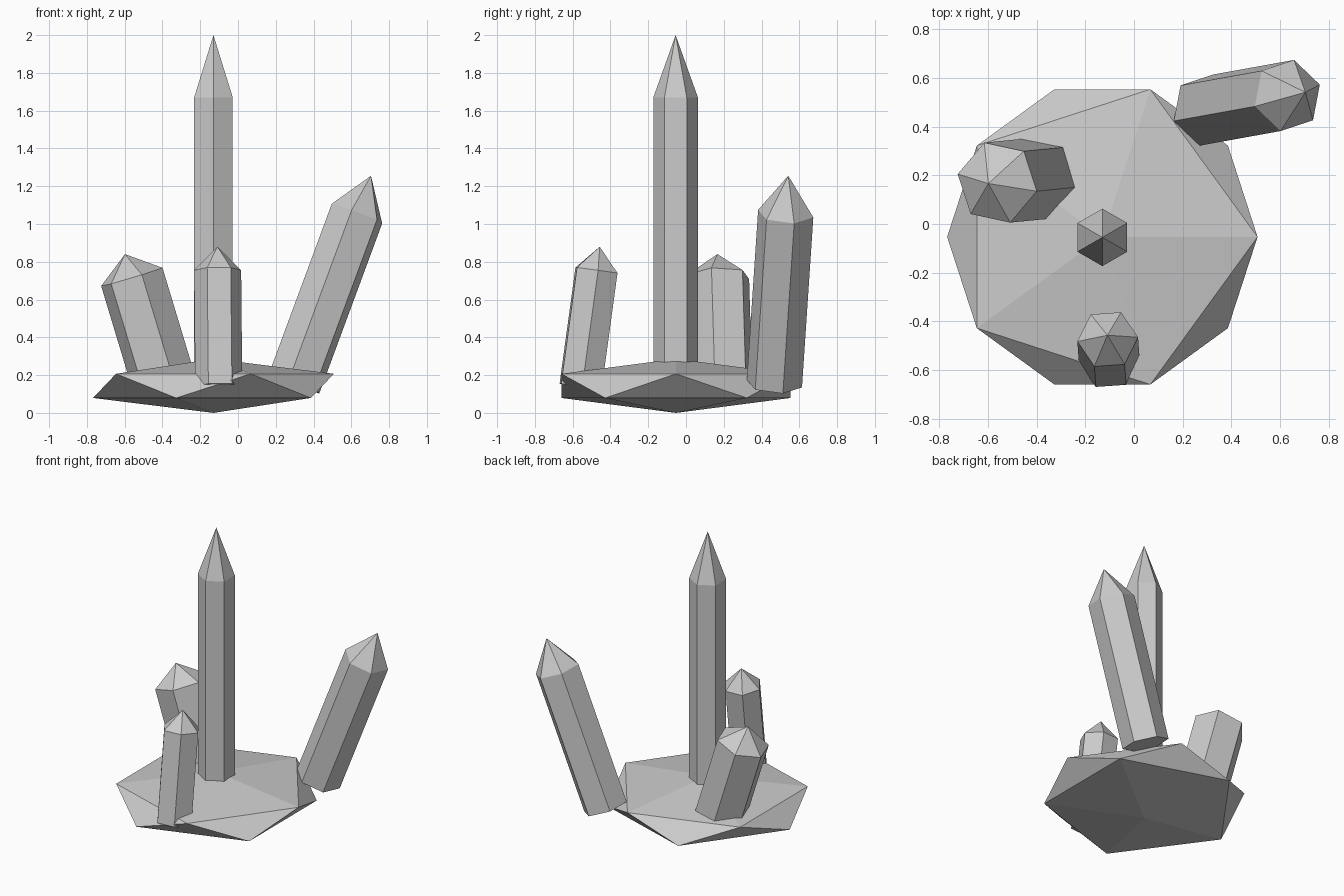
import bpy
import bmesh
from math import radians, tau, cos, sin
from mathutils import Vector, Matrix

cube = bpy.data.objects.get("Cube")
if cube:
    bpy.data.objects.remove(cube, do_unlink=True)

# One pale grey stone colour
GREY = (0.6, 0.6, 0.6, 1.0)
stone = bpy.data.materials.new("grey_stone")
stone.use_nodes = True
stone.diffuse_color = GREY
stone.node_tree.nodes["Principled BSDF"].inputs["Base Color"].default_value = GREY


def finish(bm, name):
    bmesh.ops.recalc_face_normals(bm, faces=bm.faces[:])
    mesh = bpy.data.meshes.new(name)
    bm.to_mesh(mesh)
    bm.free()
    mesh.materials.append(stone)
    obj = bpy.data.objects.new(name, mesh)
    bpy.context.collection.objects.link(obj)
    return obj


def crystal(name, foot, shoulder, radius, tip_length, twist):
    """Six-sided shaft from foot to shoulder, ending in a pointed tip."""
    foot, shoulder = Vector(foot), Vector(shoulder)
    axis = shoulder - foot
    length = axis.length
    bm = bmesh.new()
    ring = [(radius * cos(i * tau / 6), radius * sin(i * tau / 6)) for i in range(6)]
    low = [bm.verts.new((x, y, 0)) for x, y in ring]
    high = [bm.verts.new((x, y, length)) for x, y in ring]
    tip = bm.verts.new((0, 0, length + tip_length))
    bm.faces.new(low[::-1])
    for i in range(6):
        j = (i + 1) % 6
        bm.faces.new((low[i], low[j], high[j], high[i]))
        bm.faces.new((high[i], high[j], tip))
    lean = Vector((0, 0, 1)).rotation_difference(axis).to_matrix().to_4x4()
    bm.transform(Matrix.Translation(foot) @ lean @ Matrix.Rotation(radians(twist), 4, "Z"))
    return finish(bm, name)


# Flattened faceted rock
bm = bmesh.new()
bmesh.ops.create_icosphere(bm, subdivisions=1, radius=1)
bm.transform(Matrix.Translation((-0.13, -0.053, 0.143)) @ Matrix.Diagonal((0.713, 0.713, 0.143, 1)))
finish(bm, "rock_base")

# Crystals
crystal("tall_crystal", (-0.13, -0.055, 0.15), (-0.13, -0.055, 1.67), 0.118, 0.33, 30)
crystal("back_left_crystal", (0.297, 0.468, 0.155), (0.63, 0.528, 1.055), 0.15, 0.214, 18)
crystal("front_crystal", (-0.102, -0.558, 0.14), (-0.108, -0.474, 0.755), 0.125, 0.126, 4)
crystal("back_right_crystal", (-0.39, 0.187, 0.15), (-0.562, 0.17, 0.72), 0.173, 0.126, -11.5)
